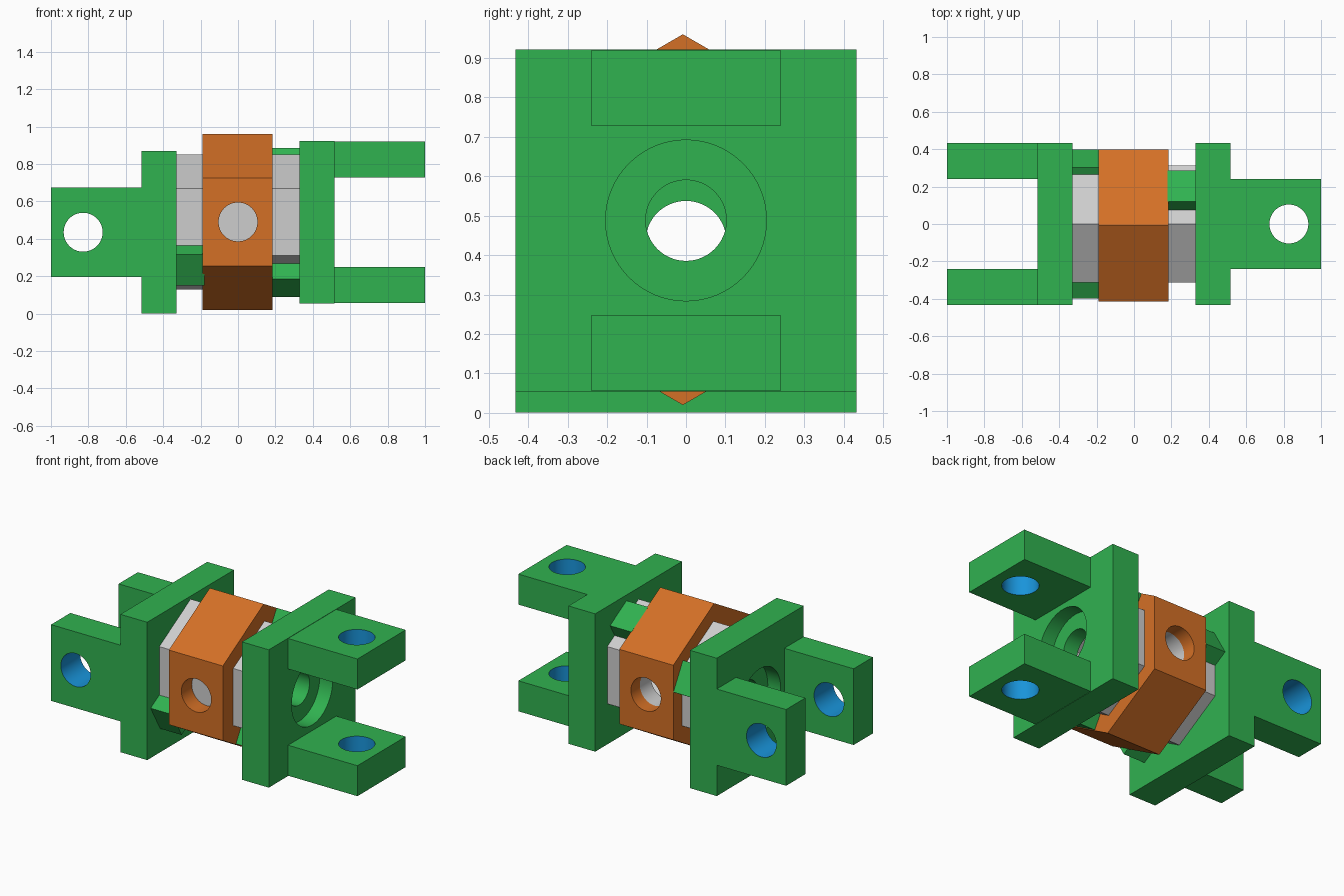
import bpy, bmesh, math
from mathutils import Matrix, Vector

if "Cube" in bpy.data.objects:
    bpy.data.objects.remove(bpy.data.objects["Cube"])


def srgb(r, g, b):
    lin = lambda c: ((c / 255 + 0.055) / 1.055) ** 2.4
    return (lin(r), lin(g), lin(b), 1)


def material(name, rgb):
    m = bpy.data.materials.new(name)
    m.diffuse_color = srgb(*rgb)
    m.use_nodes = True
    m.node_tree.nodes["Principled BSDF"].inputs["Base Color"].default_value = m.diffuse_color
    return m


GREEN = material("green", (48, 178, 80))
ORANGE = material("orange", (212, 112, 38))
GREY = material("light grey", (206, 206, 206))
BLUE = material("blue", (25, 148, 218))

TURN = {
    "x": Matrix.Rotation(math.pi / 2, 4, "Y") @ Matrix.Rotation(math.pi / 2, 4, "Z"),
    "y": Matrix.Rotation(math.pi / 2, 4, "X"),
    "z": Matrix.Identity(4),
}


def finish(name, bm, mat):
    me = bpy.data.meshes.new(name)
    bm.to_mesh(me)
    bm.free()
    me.materials.append(mat)
    ob = bpy.data.objects.new(name, me)
    bpy.context.collection.objects.link(ob)
    return ob


def box(name, mat, x, y, z):
    bm = bmesh.new()
    bmesh.ops.create_cube(bm, size=1)
    for v in bm.verts:
        v.co = [(a + b) / 2 + c * (b - a) for (a, b), c in zip((x, y, z), v.co)]
    return finish(name, bm, mat)


def prism(name, mat, axis, centre, radius, depth, sides=64):
    bm = bmesh.new()
    bmesh.ops.create_cone(bm, cap_ends=True, segments=sides, radius1=radius, radius2=radius,
                          depth=depth, matrix=Matrix.Translation(centre) @ TURN[axis])
    return finish(name, bm, mat)


def cut(ob, *holes):
    """Cut prisms (axis, centre, radius, depth[, sides]) out of a part."""
    for h in holes:
        cutter = prism("cutter", ob.data.materials[0], *h)
        cutter.hide_render = True
        mod = ob.modifiers.new("hole", "BOOLEAN")
        mod.operation, mod.solver, mod.object = "DIFFERENCE", "EXACT", cutter
        dg = bpy.context.evaluated_depsgraph_get()
        me = bpy.data.meshes.new_from_object(ob.evaluated_get(dg))
        ob.modifiers.clear()
        ob.data = me
        bpy.data.objects.remove(cutter)
    bpy.ops.object.select_all(action="DESELECT")
    ob.select_set(True)
    bpy.context.view_layer.objects.active = ob
    bpy.ops.object.shade_smooth_by_angle(angle=math.radians(30))


def blue_bore(ob, axis, centre, radius):
    """Colour the wall of a lug hole."""
    ob.data.materials.append(BLUE)
    k = "xyz".index(axis)
    for p in ob.data.polygons:
        d = Vector(p.center) - Vector(centre)
        d[k] = 0
        if d.length < radius * 1.02 and abs(p.normal[k]) < 0.1:
            p.material_index = 1


HOLE = 0.104


def end_yoke(side, s, zc, lug_axis, arm_angle):
    """Plate with a stepped bore, two drilled lugs and two inner arms."""
    span = lambda a, b: tuple(sorted((s * a, s * b)))
    plate = box(side + "_plate", GREEN, span(0.33, 0.517), (-0.432, 0.432), (zc - 0.434, zc + 0.434))
    cut(plate, ("x", (s * 0.42, 0, zc), 0.1025, 0.6), ("x", (s * 0.517, 0, zc), 0.204, 0.18))
    # Lugs
    for t, label in ((-1, "a"), (1, "b")):
        wide, thin = (-0.24, 0.24), tuple(sorted((t * 0.24, t * 0.432)))
        y, z = (thin, wide) if lug_axis == "y" else (wide, thin)
        lug = box(side + "_lug_" + label, GREEN, span(0.517, 1.0), y, (zc + z[0], zc + z[1]))
        c = (s * 0.828, 0, zc)
        cut(lug, (lug_axis, c, HOLE, 2))
        blue_bore(lug, lug_axis, c, HOLE)
    # Inner arms reaching towards the middle ring
    for i, label in enumerate("ab"):
        arm = box(side + "_arm_" + label, GREEN, span(0.18, 0.331), (0.27, 0.405), (-0.095, 0.095))
        arm.data.transform(Matrix.Translation((0, 0, zc)) @
                           Matrix.Rotation(arm_angle + i * math.pi, 4, "X"))


end_yoke("left", -1, 0.435, "y", math.radians(30))
end_yoke("right", 1, 0.488, "z", math.radians(60))

# Inner hexagonal sleeve
sleeve = prism("inner_sleeve", GREY, "x", (0, 0, 0.49), 0.36, 0.66, 6)
cut(sleeve, ("x", (0, 0, 0.49), 0.23, 2, 6), ("y", (0, 0.3, 0.49), HOLE, 0.4))

# Outer hexagonal ring with front and back holes
ring = prism("outer_ring", ORANGE, "x", (-0.003, -0.008, 0.49), 0.47, 0.376, 6)
cut(ring, ("x", (0, 0, 0.49), 0.359, 2, 6), ("y", (0, 0, 0.49), HOLE, 2))
